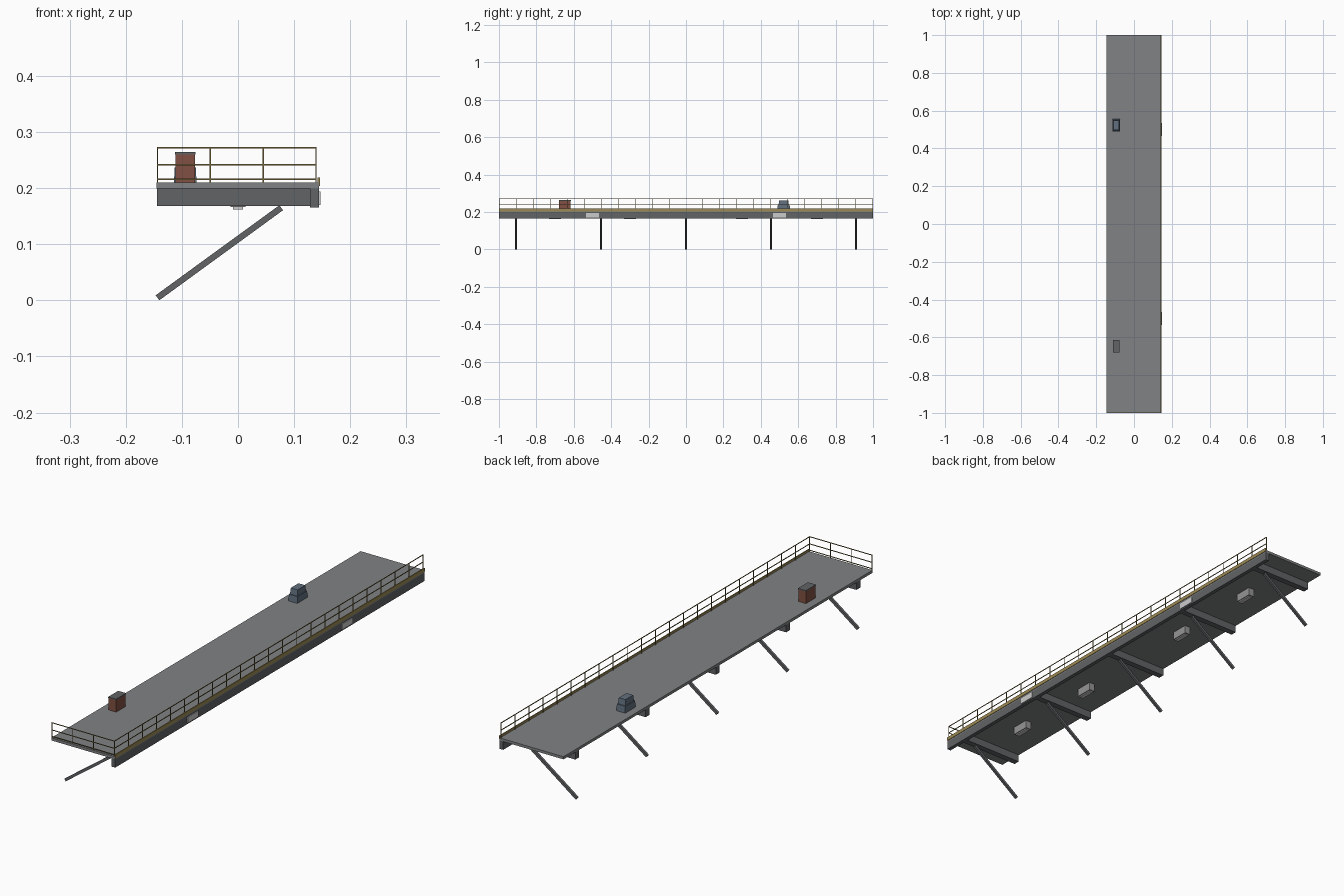
import bpy, bmesh, math
from mathutils import Vector, Matrix

if "Cube" in bpy.data.objects:
    bpy.data.objects.remove(bpy.data.objects["Cube"])


def material(name, r, g, b):
    m = bpy.data.materials.new(name)
    m.diffuse_color = (r, g, b, 1)
    m.use_nodes = True
    m.node_tree.nodes["Principled BSDF"].inputs["Base Color"].default_value = m.diffuse_color
    return m


DECK = material("deck_grey", 0.22, 0.225, 0.23)
STEEL = material("dark_steel", 0.12, 0.125, 0.13)
RAIL = material("olive_yellow", 0.20, 0.16, 0.05)
TOE = material("tan_yellow", 0.33, 0.25, 0.09)
SIGN = material("pale_panel", 0.6, 0.6, 0.6)
LAMP = material("lamp_grey", 0.3, 0.3, 0.3)
RED = material("rust_red", 0.22, 0.08, 0.055)
BLUE = material("slate_blue", 0.12, 0.16, 0.21)


def add_box(bm, lo, hi, taper=1.0):
    """Axis-aligned box; taper shrinks the upper face."""
    lo, hi = Vector(lo), Vector(hi)
    geom = bmesh.ops.create_cube(bm, size=1)
    for v in geom["verts"]:
        k = taper if v.co.z > 0 else 1.0
        v.co = (lo + hi) / 2 + Vector((v.co.x * k * (hi.x - lo.x),
                                       v.co.y * k * (hi.y - lo.y),
                                       v.co.z * (hi.z - lo.z)))


def add_bar(bm, a, b, w, t):
    """Rectangular bar from a to b in the xz plane, w wide in y, t thick."""
    a, b = Vector(a), Vector(b)
    d = b - a
    mat = (Matrix.Translation((a + b) / 2)
           @ Matrix.Rotation(-math.atan2(d.z, d.x), 4, 'Y')
           @ Matrix.Diagonal((d.length, w, t, 1)))
    bmesh.ops.create_cube(bm, size=1, matrix=mat)


def finish(name, bm, mat):
    me = bpy.data.meshes.new(name)
    bm.to_mesh(me)
    bm.free()
    me.materials.append(mat)
    ob = bpy.data.objects.new(name, me)
    bpy.context.collection.objects.link(ob)
    return ob


def boxes(name, mat, items, taper=1.0):
    bm = bmesh.new()
    for lo, hi in items:
        add_box(bm, lo, hi, taper)
    return finish(name, bm, mat)


# Walkway slab and outer edge beam
boxes("deck", DECK, [((-0.145, -1, 0.199), (0.144, 1, 0.21))])
boxes("edge_beam", STEEL, [((0.128, -1, 0.165), (0.144, 1, 0.199))])
boxes("toe_board", TOE, [((0.142, -1, 0.204), (0.146, 1, 0.219))])

# Cross beams with diagonal braces below
stations = [i * 10 / 22 for i in range(-2, 3)]
boxes("cross_beams", STEEL,
      [((-0.144, y - 0.0125, 0.168), (0.128, y + 0.0125, 0.199)) for y in stations])
bm = bmesh.new()
for y in stations:
    add_bar(bm, (-0.1435, y, 0.0045), (0.077, y, 0.165), 0.01, 0.011)
finish("diagonal_braces", bm, STEEL)

# Railings along the outer side and the front end
R, X0, X1, Y0, Y1 = 0.0013, -0.1435, 0.139, -0.9985, 0.9985
side_y = [Y0 + (Y1 - Y0) * i / 22 for i in range(23)]
end_x = [X0 + (X1 - X0) * i / 3 for i in range(3)]
posts = [(X1, y) for y in side_y] + [(x, Y0) for x in end_x]
boxes("rail_posts", RAIL,
      [((x - R, y - R, 0.21), (x + R, y + R, 0.272)) for x, y in posts])
rails = []
for z in (0.2715, 0.242):
    rails.append(((X1 - R, Y0 - R, z - R), (X1 + R, Y1 + R, z + R)))
for z in (0.2715, 0.242, 0.216):
    rails.append(((X0 - R, Y0 - R, z - R), (X1 + R, Y0 + R, z + R)))
boxes("hand_rails", RAIL, rails)

# Blank panels on the edge beam
boxes("side_panels", SIGN,
      [((0.143, y - 0.035, 0.17), (0.147, y + 0.035, 0.194)) for y in (-0.5, 0.5)])

# Lamps under the deck
lamps = (-0.7, -0.3, 0.3, 0.7)
boxes("lamp_housings", LAMP,
      [((-0.013, y - 0.037, 0.166), (0.013, y + 0.037, 0.199)) for y in lamps])
boxes("lamp_lenses", SIGN,
      [((-0.009, y - 0.032, 0.162), (0.009, y + 0.032, 0.166)) for y in lamps])

# Red cabinet with lid
boxes("red_cabinet", RED, [((-0.111, -0.678, 0.21), (-0.077, -0.617, 0.26))])
boxes("cabinet_lid", STEEL, [((-0.112, -0.68, 0.26), (-0.076, -0.615, 0.264))])

# Blue stepped unit
boxes("blue_unit_base", BLUE, [((-0.114, 0.489, 0.21), (-0.074, 0.556, 0.237))], 0.95)
boxes("blue_unit_top", BLUE, [((-0.111, 0.495, 0.237), (-0.077, 0.55, 0.261))], 0.9)
